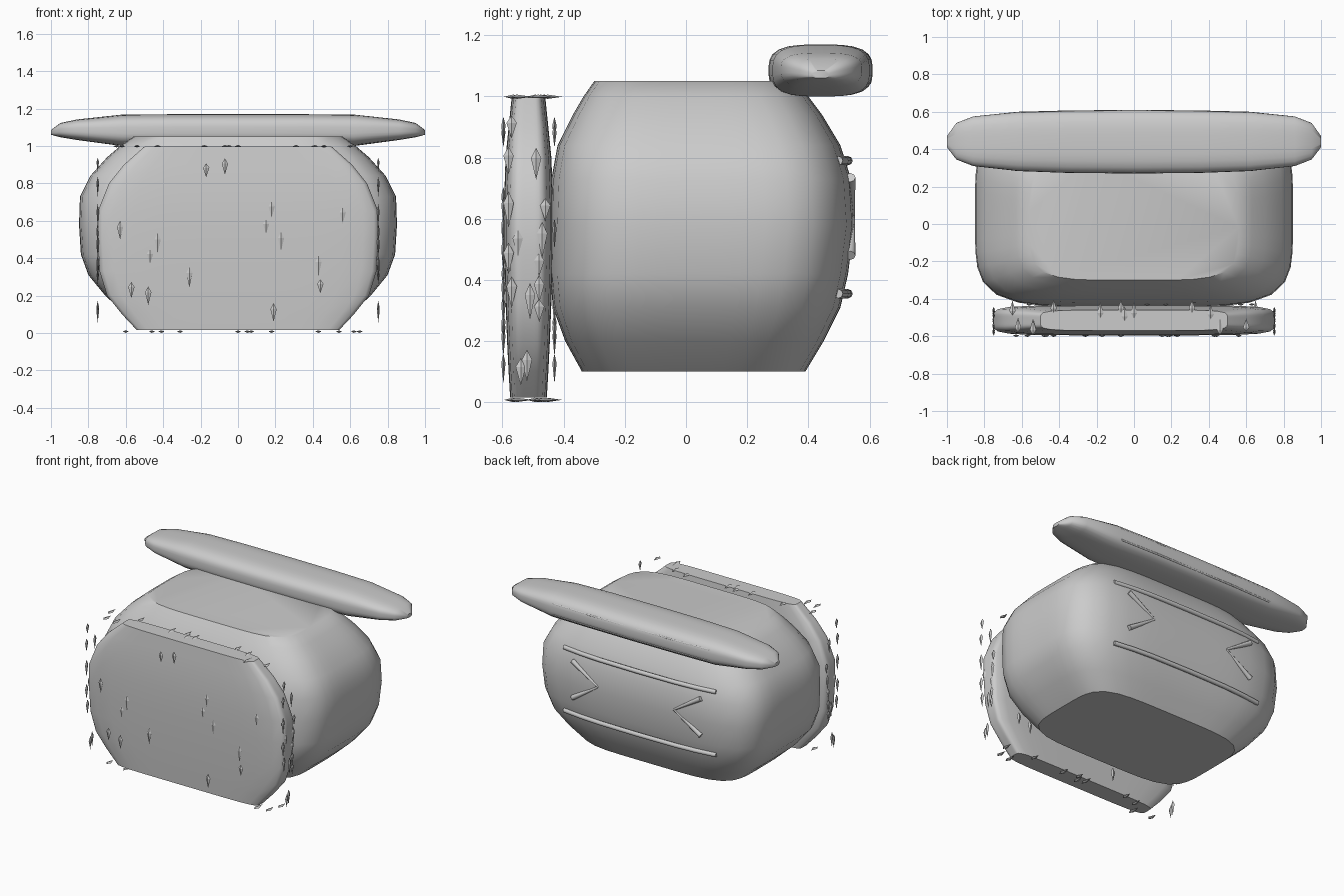
import bpy, bmesh, math
from mathutils import Vector

if "Cube" in bpy.data.objects:
    bpy.data.objects.remove(bpy.data.objects["Cube"])


def finish(name, bm, angle=40):
    bmesh.ops.recalc_face_normals(bm, faces=bm.faces)
    me = bpy.data.meshes.new(name)
    bm.to_mesh(me)
    bm.free()
    ob = bpy.data.objects.new(name, me)
    bpy.context.collection.objects.link(ob)
    if angle:
        bpy.ops.object.select_all(action='DESELECT')
        ob.select_set(True)
        bpy.context.view_layer.objects.active = ob
        bpy.ops.object.shade_smooth_by_angle(angle=math.radians(angle))
    return ob


def ring(u0, u1, v0, v1, n, count=48):
    """Superellipse outline filling the given rectangle."""
    pts = []
    aspect = (u1 - u0) / (v1 - v0)
    for i in range(count):
        a = 2 * math.pi * i / count
        c, s = math.cos(a), math.sin(a)
        # spread points towards the corners of the scaled square
        r = (abs(c) ** n + abs(s) ** n) ** (-1 / n)
        pts.append(((u0 + u1) / 2 + (u1 - u0) / 2 * r * c,
                    (v0 + v1) / 2 + (v1 - v0) / 2 * r * s))
    return pts


def loft(name, rings, angle=40):
    bm = bmesh.new()
    rows = [[bm.verts.new(p) for p in r] for r in rings]
    k = len(rows[0])
    for a, b in zip(rows, rows[1:]):
        for i in range(k):
            j = (i + 1) % k
            bm.faces.new((a[i], a[j], b[j], b[i]))
    bm.faces.new(rows[0])
    bm.faces.new(rows[-1])
    return finish(name, bm, angle)


def stack(name, levels, n):
    """Loft upwards through (z, half width, y front, y back)."""
    return loft(name, [[(u, v, z) for u, v in ring(-h, h, y0, y1, n)]
                       for z, h, y0, y1 in levels])


def rod(name, pts, radii, sides=10):
    cu = bpy.data.curves.new(name, 'CURVE')
    cu.dimensions = '3D'
    cu.bevel_depth = 1.0
    cu.bevel_resolution = 2
    cu.use_fill_caps = True
    sp = cu.splines.new('POLY')
    sp.points.add(len(pts) - 1)
    for p, co, r in zip(sp.points, pts, radii):
        p.co = (*co, 1)
        p.radius = r
    ob = bpy.data.objects.new(name, cu)
    bpy.context.collection.objects.link(ob)
    return ob


# Rounded main body with flat top and bottom
stack("body", [
    (0.10, 0.60, -0.34, 0.39), (0.20, 0.71, -0.395, 0.45),
    (0.31, 0.80, -0.435, 0.505), (0.42, 0.84, -0.445, 0.53),
    (0.58, 0.85, -0.445, 0.55), (0.73, 0.845, -0.44, 0.54),
    (0.84, 0.79, -0.42, 0.505), (0.94, 0.70, -0.37, 0.445),
    (1.00, 0.63, -0.335, 0.40), (1.05, 0.56, -0.30, 0.35)], 4.8)

# Thick front panel
stack("front_panel", [
    (0.015, 0.54, -0.575, -0.455), (0.10, 0.62, -0.58, -0.45),
    (0.20, 0.70, -0.585, -0.445), (0.33, 0.74, -0.59, -0.44),
    (0.50, 0.75, -0.595, -0.435), (0.65, 0.75, -0.595, -0.435),
    (0.80, 0.69, -0.59, -0.44), (0.90, 0.61, -0.58, -0.45),
    (0.997, 0.50, -0.57, -0.46)], 6)

# Long bar across the top rear
half = [(0.0, 0.27, 0.61, 1.0, 1.17), (0.35, 0.273, 0.607, 1.0, 1.17),
        (0.62, 0.283, 0.60, 1.0, 1.168), (0.86, 0.31, 0.575, 1.032, 1.142),
        (0.95, 0.345, 0.54, 1.047, 1.123), (1.0, 0.41, 0.47, 1.06, 1.085)]
stations = [(-s[0], *s[1:]) for s in reversed(half[1:])] + half
loft("top_bar", [[(x, u, v) for u, v in ring(y0, y1, z0, z1, 3.2, 32)]
                 for x, y0, y1, z0, z1 in stations], 50)

# Rails following the back of the body
for label, z in (("upper", 0.79), ("lower", 0.355)):
    pts = [(0.58 * t, 0.53 - 0.032 * abs(t) ** 3, z)
           for t in (-1, -0.75, -0.5, 0, 0.5, 0.75, 1)]
    rod(label + "_back_rail", pts, [0.015] * 7)

# Chevrons between the rails, pointing inwards
for side, label in ((1, "right"), (-1, "left")):
    for z, part in ((0.735, "upper"), (0.48, "lower")):
        rod(f"{label}_chevron_{part}",
            [(side * 0.29, 0.545, 0.61), (side * 0.49, 0.537, z)],
            [0.007, 0.017])

# Fine seams on the back of the top bar
for label, z in (("upper", 1.12), ("lower", 1.045)):
    rod("bar_seam_" + label,
        [(-0.6, 0.592, z), (-0.3, 0.6, z), (0.3, 0.6, z), (0.6, 0.592, z)],
        [0.006] * 4, 6)

# Small kite-shaped tufts scattered around the panel
bm = bmesh.new()


def tuft(pos, tip_dir, normal, length, width=0.034):
    p, d, nrm = Vector(pos), Vector(tip_dir), Vector(normal)
    w = d.cross(nrm)
    base = bm.verts.new(p - d * length * 0.5)
    tip = bm.verts.new(p + d * length * 0.5)
    mid = p - d * length * 0.18
    loop = [bm.verts.new(mid + o) for o in
            (w * width / 2, nrm * 0.007, -w * width / 2, -nrm * 0.007)]
    for i in range(4):
        a, b = loop[i], loop[(i + 1) % 4]
        bm.faces.new((a, b, tip))
        bm.faces.new((b, a, base))


front = [(-.17, .87), (-.07, .89), (-.63, .55), (-.43, .48), (-.47, .41),
         (-.57, .23), (-.48, .20), (-.26, .30), (.15, .57), (.18, .66),
         (.23, .49), (.43, .36), (.44, .25), (.56, .63), (.19, .11)]
sides = [(-.57, .9), (-.58, .79), (-.49, .78), (-.58, .63), (-.46, .63),
         (-.55, .52), (-.58, .47), (-.47, .53), (-.48, .45), (-.48, .37),
         (-.57, .36), (-.51, .33), (-.48, .3), (-.54, .10), (-.52, .12)]
caps = [(-.43, -.44), (-.65, -.45), (-.18, -.46), (-.07, -.44), (-.05, -.48),
        (0, -.46), (.31, -.44), (.41, -.47), (.46, -.55), (.6, -.54),
        (-.62, -.54), (-.54, -.55)]
down, back = (0, 0, -1), (0, 1, 0)
for i, (a, b) in enumerate(front):
    size = 0.075 + 0.012 * (i % 4)
    tuft((a, -0.597, b), down, (0, -1, 0), size)
    tuft((-a, -0.43, b), down, back, size)
for i, (a, b) in enumerate(sides):
    size = 0.075 + 0.015 * (i % 4)
    for s in (1, -1):
        tuft((s * 0.75, a, b), down, (s, 0, 0), size)
for i, (a, b) in enumerate(caps):
    size = 0.07 + 0.01 * (i % 3)
    tuft((a, b, 0.999), back, (0, 0, 1), size)
    tuft((-a, b, 0.008), back, down, size)
finish("panel_tufts", bm, 0)
